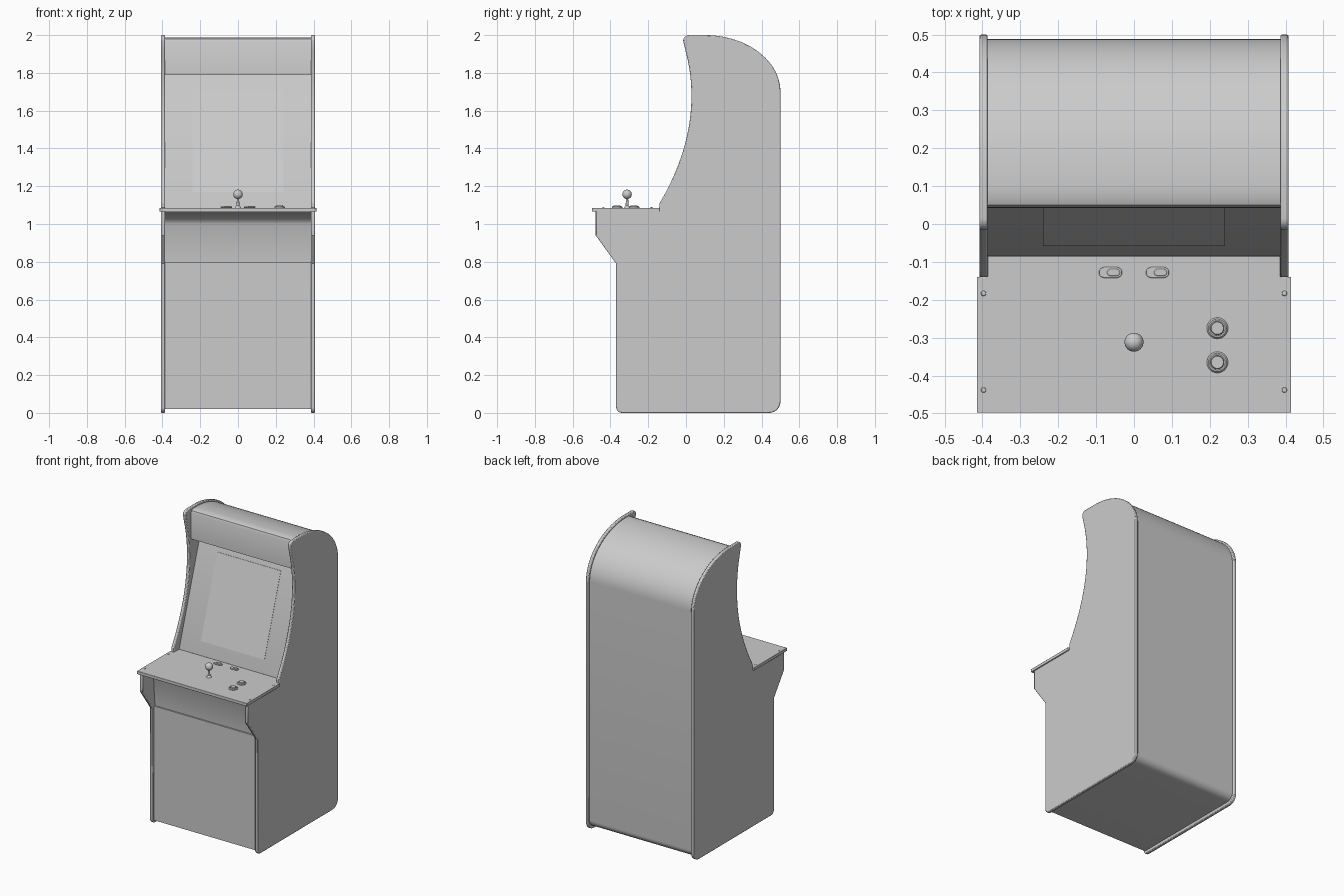
import bpy, bmesh, math
from mathutils import Vector
from mathutils.geometry import interpolate_bezier

if "Cube" in bpy.data.objects:
    bpy.data.objects.remove(bpy.data.objects["Cube"])


def finish(bm, name, bevel=0.0):
    bmesh.ops.recalc_face_normals(bm, faces=bm.faces)
    me = bpy.data.meshes.new(name)
    bm.to_mesh(me)
    bm.free()
    ob = bpy.data.objects.new(name, me)
    bpy.context.collection.objects.link(ob)
    bpy.ops.object.select_all(action='DESELECT')
    ob.select_set(True)
    bpy.context.view_layer.objects.active = ob
    bpy.ops.object.shade_smooth_by_angle(angle=math.radians(30))
    if bevel:
        m = ob.modifiers.new("bevel", 'BEVEL')
        m.width, m.segments = bevel, 2
        m.limit_method, m.angle_limit = 'ANGLE', math.radians(50)
    return ob


def prism(name, pts, axis, a, b, bevel=0.0):
    """Extrude a 2D outline along x (outline is y,z) or z (outline is x,y)."""
    bm = bmesh.new()
    place = (lambda p, t: (t, p[0], p[1])) if axis == 'x' else (lambda p, t: (p[0], p[1], t))
    lo = [bm.verts.new(place(p, a)) for p in pts]
    hi = [bm.verts.new(place(p, b)) for p in pts]
    bm.faces.new(lo)
    bm.faces.new(hi)
    n = len(pts)
    for i in range(n):
        j = (i + 1) % n
        bm.faces.new((lo[i], lo[j], hi[j], hi[i]))
    return finish(bm, name, bevel)


def lathe(name, prof, loc, n=32):
    """Spin an (r,z) profile around the vertical axis."""
    bm = bmesh.new()
    vs = [bm.verts.new((r, 0, z)) for r, z in prof]
    es = [bm.edges.new(e) for e in zip(vs, vs[1:])]
    bmesh.ops.spin(bm, geom=vs + es, axis=(0, 0, 1), cent=(0, 0, 0), steps=n, angle=math.tau)
    bmesh.ops.remove_doubles(bm, verts=bm.verts, dist=1e-5)
    ob = finish(bm, name)
    ob.location = loc
    return ob


def arc(cx, cy, rx, ry, a0, a1, n):
    return [(cx + rx * math.cos(math.radians(a0 + (a1 - a0) * i / n)),
             cy + ry * math.sin(math.radians(a0 + (a1 - a0) * i / n))) for i in range(n + 1)]


def bez(*p, n=24):
    return [tuple(v) for v in interpolate_bezier(*[Vector(q) for q in p], n)]


# Side panels: rounded foot corners, domed top, concave screen edge, shelf bracket
side = (arc(-0.34, 0.03, 0.03, 0.03, 180, 270, 5)
        + arc(0.44, 0.06, 0.06, 0.06, 270, 360, 8)
        + arc(0.10, 1.70, 0.40, 0.30, 0, 90, 24)
        + arc(0.015, 1.97, 0.03, 0.03, 90, 180, 6)
        + bez((-0.0155, 1.96), (0.095, 1.62), (-0.02, 1.31), (-0.14, 1.11))[1:]
        + [(-0.14, 1.07), (-0.478, 1.07), (-0.478, 0.94), (-0.37, 0.79)])
for s, label in ((-1, "left"), (1, "right")):
    prism(label + "_side_panel", side, 'x', s * 0.386, s * 0.408, 0.005)

# Cabinet body: front door, bottom, back, curved roof, marquee and sloped screen bezel
body = ([(-0.355, 0.02)]
        + arc(0.438, 0.07, 0.05, 0.05, 270, 360, 8)
        + arc(0.10, 1.70, 0.388, 0.288, 0, 90, 24)
        + [(0.07, 1.988), (0.05, 1.98), (0.044, 1.965), (0.042, 1.79), (0.15, 1.80),
           (-0.085, 1.08), (-0.085, 1.07), (-0.46, 1.07)]
        + bez((-0.46, 1.06), (-0.41, 1.05), (-0.37, 1.03), (-0.36, 1.0), n=8)
        + [(-0.345, 0.80), (-0.355, 0.80)])
prism("cabinet_body", body, 'x', -0.388, 0.388)

# Screen pane lying on the sloped bezel
slope = lambda z: -0.085 + (z - 1.08) * 0.235 / 0.72
pane = [(slope(1.17) - 0.002, 1.17), (slope(1.71) - 0.002, 1.71),
        (slope(1.71) + 0.01, 1.71), (slope(1.17) + 0.01, 1.17)]
prism("screen", pane, 'x', -0.24, 0.24)

# Control deck: wide shelf with a narrower tongue between the side panels
deck = [(-0.415, -0.498), (0.415, -0.498), (0.415, -0.14), (0.386, -0.14),
        (0.386, -0.085), (-0.386, -0.085), (-0.386, -0.14), (-0.415, -0.14)]
prism("control_deck", deck, 'z', 1.065, 1.086, 0.002)
TOP = 1.086

# Joystick: washer, tapered shaft and ball
lathe("joystick_shaft", [(0, 0), (0.016, 0), (0.013, 0.006), (0.0075, 0.012),
                         (0.006, 0.05), (0, 0.05)], (0, -0.312, TOP))
lathe("joystick_ball", arc(0, 0.071, 0.025, 0.025, -90, 90, 16), (0, -0.312, TOP))

# Action buttons: collar with a recessed plunger
for i, y in enumerate((-0.275, -0.365)):
    lathe(f"button_collar_{i}", [(0.028, 0), (0.028, 0.004), (0.024, 0.009), (0.02, 0.009),
                                 (0.02, 0.003), (0, 0.003)], (0.22, y, TOP))
    lathe(f"button_plunger_{i}", [(0.018, 0), (0.018, 0.011), (0.016, 0.013), (0, 0.013)],
          (0.22, y, TOP))


def capsule(x, y, half, r):
    return arc(x + half, y, r, r, -90, 90, 10) + arc(x - half, y, r, r, 90, 270, 10)


# Start buttons: oval bezels with offset plungers
for s, label in ((-1, "left"), (1, "right")):
    prism(label + "_start_bezel", capsule(s * 0.062, -0.128, 0.017, 0.014), 'z', TOP, TOP + 0.006, 0.002)
    prism(label + "_start_plunger", capsule(s * 0.062 + 0.008, -0.128, 0.008, 0.009), 'z',
          TOP, TOP + 0.01, 0.002)
    # Deck screws
    for y in (-0.183, -0.438):
        lathe(label + "_deck_screw", [(0.007, 0), (0.006, 0.002), (0, 0.003)], (s * 0.397, y, TOP), 16)
